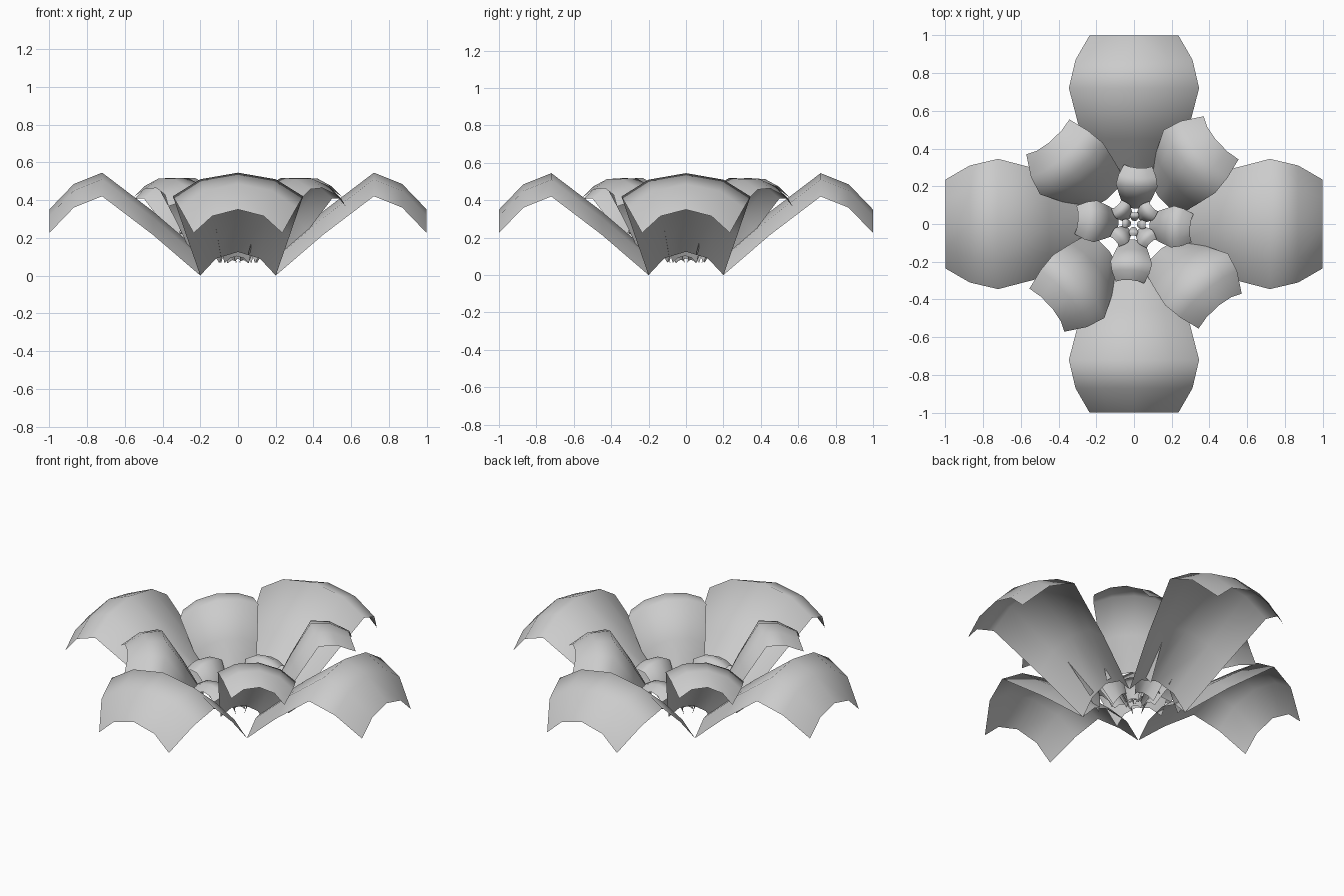
import bpy, bmesh
from math import radians
from mathutils import Matrix

if "Cube" in bpy.data.objects:
    bpy.data.objects.remove(bpy.data.objects["Cube"])

GREY = (0.6, 0.6, 0.6, 1)
mat = bpy.data.materials.new("petal grey")
mat.use_nodes = True
mat.diffuse_color = GREY
mat.node_tree.nodes["Principled BSDF"].inputs["Base Color"].default_value = GREY

# Petal rows from base to tip: outward distance, half width, edge height
ROWS = [(0, .2, 0), (.25, .275, .215), (.52, .345, .42), (.67, .31, .36), (.8, .235, .225)]
# Arched cross-section: sideways fraction, rise
ARCH = [(-1, 0), (-.58, .09), (0, .125), (.58, .09), (1, 0)]


def petal(name, angle, scale, radius, height, pitch, roll):
    """One thin arched petal pointing outward at the given angle."""
    bm = bmesh.new()
    grid = [[bm.verts.new((d, w * s, z + rise)) for s, rise in ARCH] for d, w, z in ROWS]
    for a, b in zip(grid, grid[1:]):
        for i in range(len(ARCH) - 1):
            bm.faces.new((a[i], b[i], b[i + 1], a[i + 1]))
    bm.transform(Matrix.Rotation(radians(angle), 4, "Z")
                 @ Matrix.Translation((radius, 0, height))
                 @ Matrix.Rotation(radians(-pitch), 4, "Y")
                 @ Matrix.Rotation(radians(roll), 4, "X")
                 @ Matrix.Scale(scale, 4))
    mesh = bpy.data.meshes.new(name)
    bm.to_mesh(mesh)
    bm.free()
    mesh.materials.append(mat)
    mesh.shade_smooth()
    bpy.context.collection.objects.link(bpy.data.objects.new(name, mesh))


# Rings of four: name, turn, scale, base radius, base height, pitch, roll
RINGS = [
    ("outer_petal", 0, 1, .2, 0, 0, 0),
    ("middle_petal", 42.5, .634, .22, .085, 20, -10),
    ("inner_petal", -4, .32, .095, .065, 20, 0),
    ("small_heart_petal", 42, .15, .045, .065, 25, 0),
    ("tiny_heart_petal", -4, .07, .02, .08, 25, 0),
]
for name, turn, *shape in RINGS:
    for k in range(4):
        petal(f"{name}_{k + 1}", turn + 90 * k, *shape)
